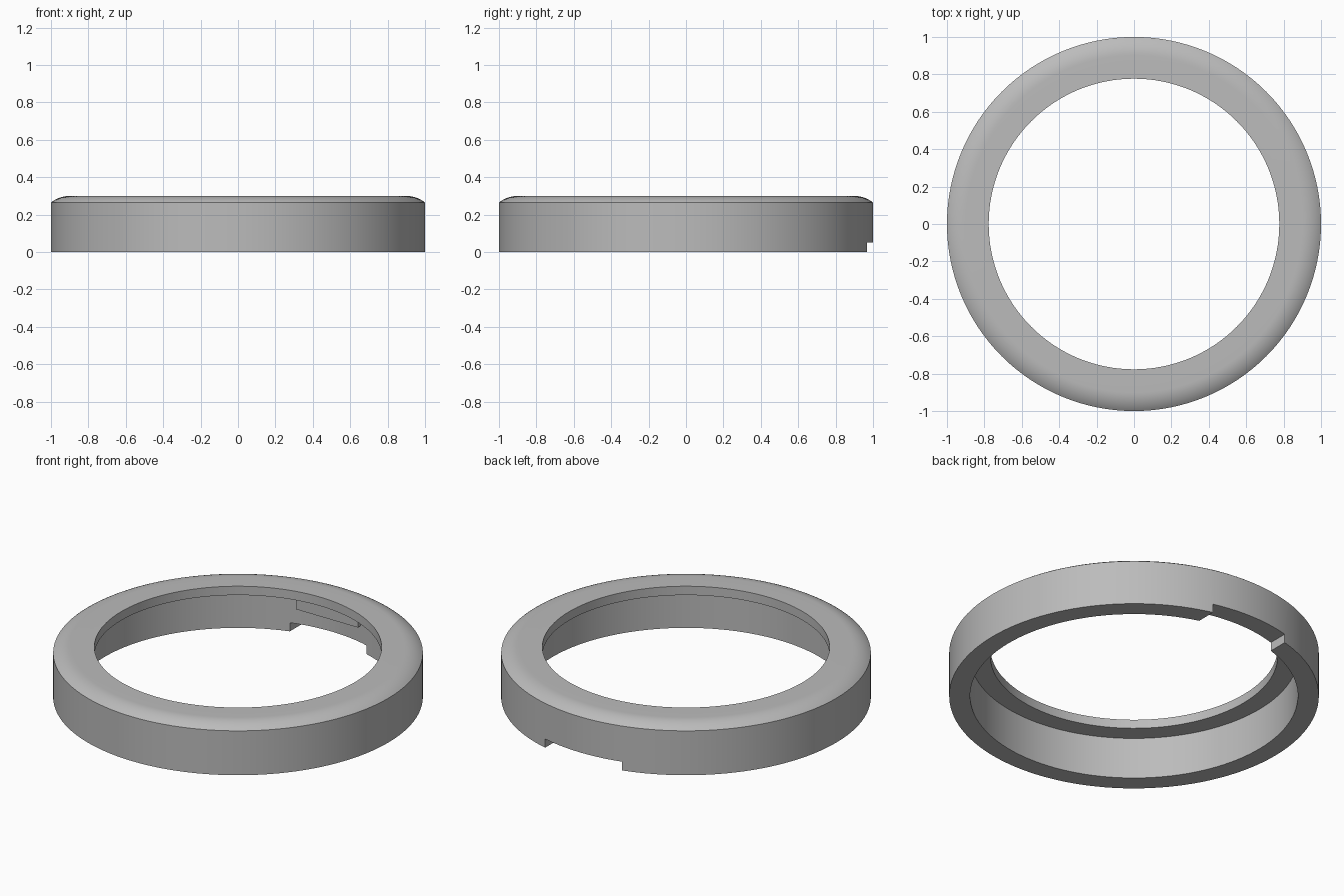
import bpy, bmesh
from math import sin, cos, radians
from mathutils import Matrix, Vector

cube = bpy.data.objects.get("Cube")
if cube:
    bpy.data.objects.remove(cube, do_unlink=True)

SEGMENTS = 128

grey = bpy.data.materials.new("plain_grey")
grey.use_nodes = True
colour = (0.5, 0.5, 0.5, 1)
grey.diffuse_color = colour
grey.node_tree.nodes["Principled BSDF"].inputs["Base Color"].default_value = colour


def add_object(name, bm):
    bmesh.ops.recalc_face_normals(bm, faces=bm.faces)
    mesh = bpy.data.meshes.new(name)
    bm.to_mesh(mesh)
    bm.free()
    mesh.materials.append(grey)
    obj = bpy.data.objects.new(name, mesh)
    bpy.context.collection.objects.link(obj)
    return obj


def add_box(name, low, high):
    low, high = Vector(low), Vector(high)
    bm = bmesh.new()
    matrix = Matrix.Translation((low + high) / 2) @ Matrix.Diagonal((high - low).to_4d())
    bmesh.ops.create_cube(bm, size=1, matrix=matrix)
    return add_object(name, bm)


def apply_boolean(target, tool, operation):
    mod = target.modifiers.new(tool.name, "BOOLEAN")
    mod.operation = operation
    mod.solver = "EXACT"
    mod.object = tool
    bpy.context.view_layer.objects.active = target
    bpy.ops.object.modifier_apply(modifier=mod.name)
    bpy.data.objects.remove(tool, do_unlink=True)


# Ring cross-section: stepped bore, straight wall and rounded top shoulder
profile = [(0.887, 0), (1, 0)]
for i in range(9):
    a = radians(38.7 * (1 - i / 8))
    profile.append((0.9 + 0.16 * sin(a), 0.14 + 0.16 * cos(a)))
profile[2] = (1, profile[2][1])
profile += [(0.777, 0.3), (0.777, 0.247), (0.887, 0.247)]

# Lathe the section around the vertical axis
bm = bmesh.new()
rings = []
for s in range(SEGMENTS):
    a = radians(360 * s / SEGMENTS)
    rings.append([bm.verts.new((r * cos(a), r * sin(a), z)) for r, z in profile])
for s, ring in enumerate(rings):
    after = rings[(s + 1) % SEGMENTS]
    for i in range(len(profile)):
        j = (i + 1) % len(profile)
        bm.faces.new((ring[i], ring[j], after[j], after[i]))
cap_ring = add_object("cap_ring", bm)

# Flat key block on the inner wall, and the notch in the back lower edge
apply_boolean(cap_ring, add_box("key_block", (-0.205, 0.838, 0.15), (0.205, 0.92, 0.27)), "UNION")
apply_boolean(cap_ring, add_box("notch_cutter", (-0.253, 0.7, -0.1), (0.253, 1.1, 0.052)), "DIFFERENCE")

bpy.ops.object.select_all(action="DESELECT")
cap_ring.select_set(True)
bpy.context.view_layer.objects.active = cap_ring
bpy.ops.object.shade_smooth_by_angle(angle=radians(25))
